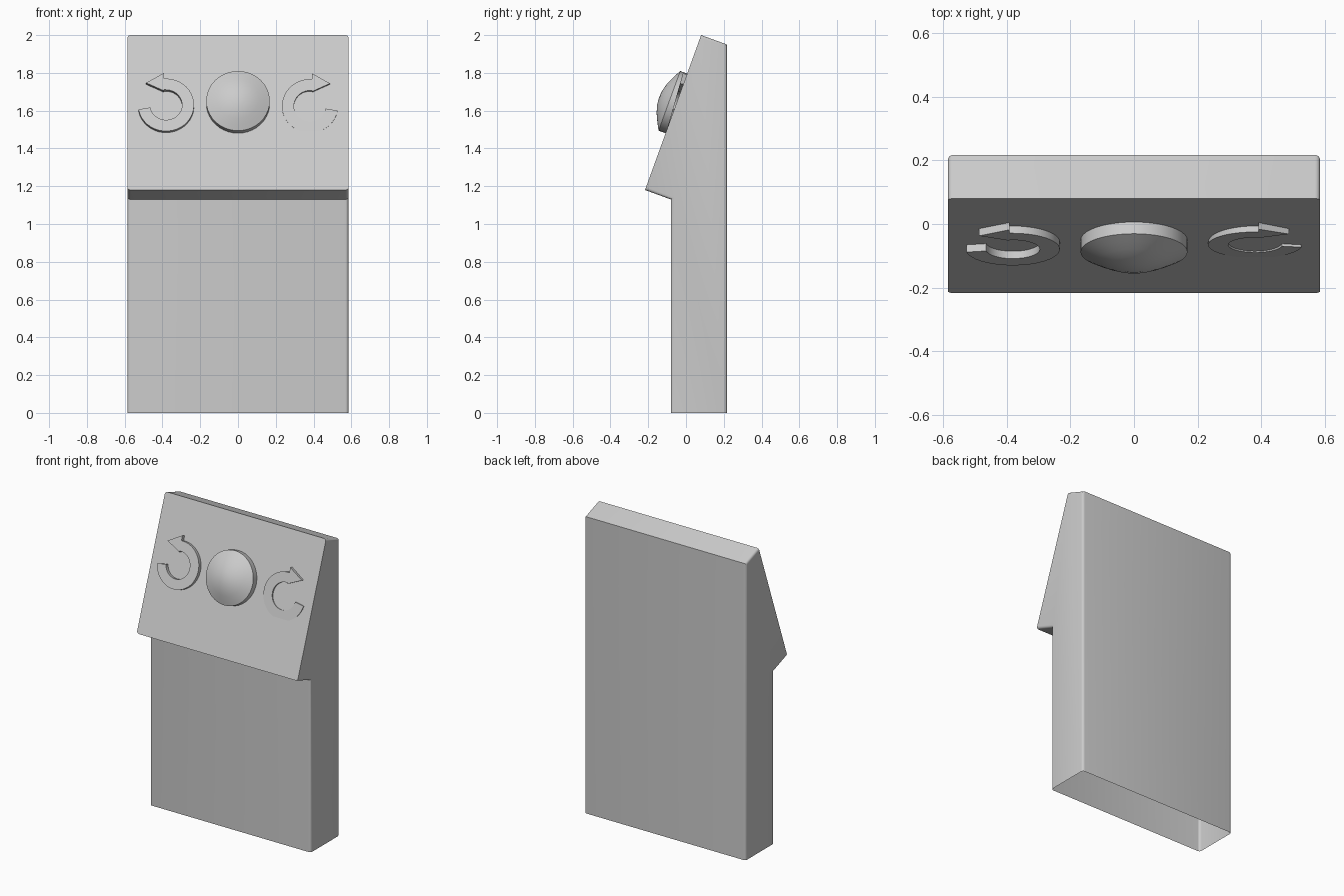
import bpy, bmesh, math
from mathutils import Matrix

if "Cube" in bpy.data.objects:
    bpy.data.objects.remove(bpy.data.objects["Cube"])

HALF = 0.585
# Head face frame: local x = right, y = up along the sloped face, z = outward
FACE = Matrix.Translation((0, -0.215, 1.18)) @ Matrix.Rotation(math.radians(70), 4, 'X')


def finish(name, bm, angle=30):
    bmesh.ops.recalc_face_normals(bm, faces=bm.faces[:])
    me = bpy.data.meshes.new(name)
    bm.to_mesh(me)
    bm.free()
    ob = bpy.data.objects.new(name, me)
    bpy.context.collection.objects.link(ob)
    bpy.ops.object.select_all(action='DESELECT')
    ob.select_set(True)
    bpy.context.view_layer.objects.active = ob
    bpy.ops.object.shade_smooth_by_angle(angle=math.radians(angle))
    return ob


def extrude_profile(pts, vec):
    bm = bmesh.new()
    base = bm.faces.new([bm.verts.new(p) for p in pts])
    geo = bmesh.ops.extrude_face_region(bm, geom=[base], use_keep_orig=True)['geom']
    bmesh.ops.translate(bm, vec=vec, verts=[g for g in geo if isinstance(g, bmesh.types.BMVert)])
    return bm


# Housing: upright body with tilted head, open underneath
profile = [(-0.08, 0), (0.217, 0), (0.217, 1.95), (0.08, 2.0), (-0.217, 1.18), (-0.08, 1.13)]
bm = extrude_profile([(-HALF, y, z) for y, z in profile], (2 * HALF, 0, 0))
bm.normal_update()
bmesh.ops.recalc_face_normals(bm, faces=bm.faces[:])
bottom = [f for f in bm.faces if all(v.co.z < 1e-4 for v in f.verts)]
bmesh.ops.delete(bm, geom=bottom, context='FACES_ONLY')


def is_rounded(e):
    a, b = (v.co for v in e.verts)
    if abs(a.x - b.x) > 0.01 or len(e.link_faces) < 2:
        return False
    vertical = abs(a.y - b.y) < 0.001
    depth = abs(a.z - b.z) < 0.1
    return vertical or depth


bmesh.ops.bevel(bm, geom=[e for e in bm.edges if is_rounded(e)], offset=0.016,
                segments=4, profile=0.5, affect='EDGES', clamp_overlap=True)
finish("housing", bm)

# Domed button, lathed around the face normal
bm = bmesh.new()
dome = [(0, 0.1), (0.04, 0.096), (0.08, 0.085), (0.11, 0.072), (0.14, 0.057), (0.168, 0.042), (0.168, -0.01)]
vs = [bm.verts.new((r, 0, h)) for r, h in dome]
es = [bm.edges.new(p) for p in zip(vs, vs[1:])]
bmesh.ops.spin(bm, geom=vs + es, axis=(0, 0, 1), cent=(0, 0, 0), angle=2 * math.pi, steps=40)
bmesh.ops.remove_doubles(bm, verts=bm.verts[:], dist=1e-4)
finish("button", bm).matrix_world = FACE @ Matrix.Translation((0, 0.487, 0))


# Raised curved arrows either side of the button
def arrow(name, side, height, tilt):
    def arc(r, a0, a1, n=28):
        angles = [math.radians(a0 + (a1 - a0) * i / n) for i in range(n + 1)]
        return [(r * math.cos(a), r * math.sin(a)) for a in angles]
    pts = arc(0.148, 90, -170) + arc(0.085, -170, 90)
    pts += [(-0.01, 0.085), (-0.01, 0.079), (-0.106, 0.124), (-0.01, 0.18), (-0.01, 0.148)]
    bm = extrude_profile([(-side * x, y, -0.03) for x, y in pts], (0, 0, 0.03 + height))
    ob = finish(name, bm)
    ob.matrix_world = (FACE @ Matrix.Translation((side * 0.381, 0.47, 0))
                       @ Matrix.Rotation(tilt, 4, 'X'))


arrow("left_arrow", -1, 0.027, 0)
arrow("right_arrow", 1, 0.012, 0.07)
